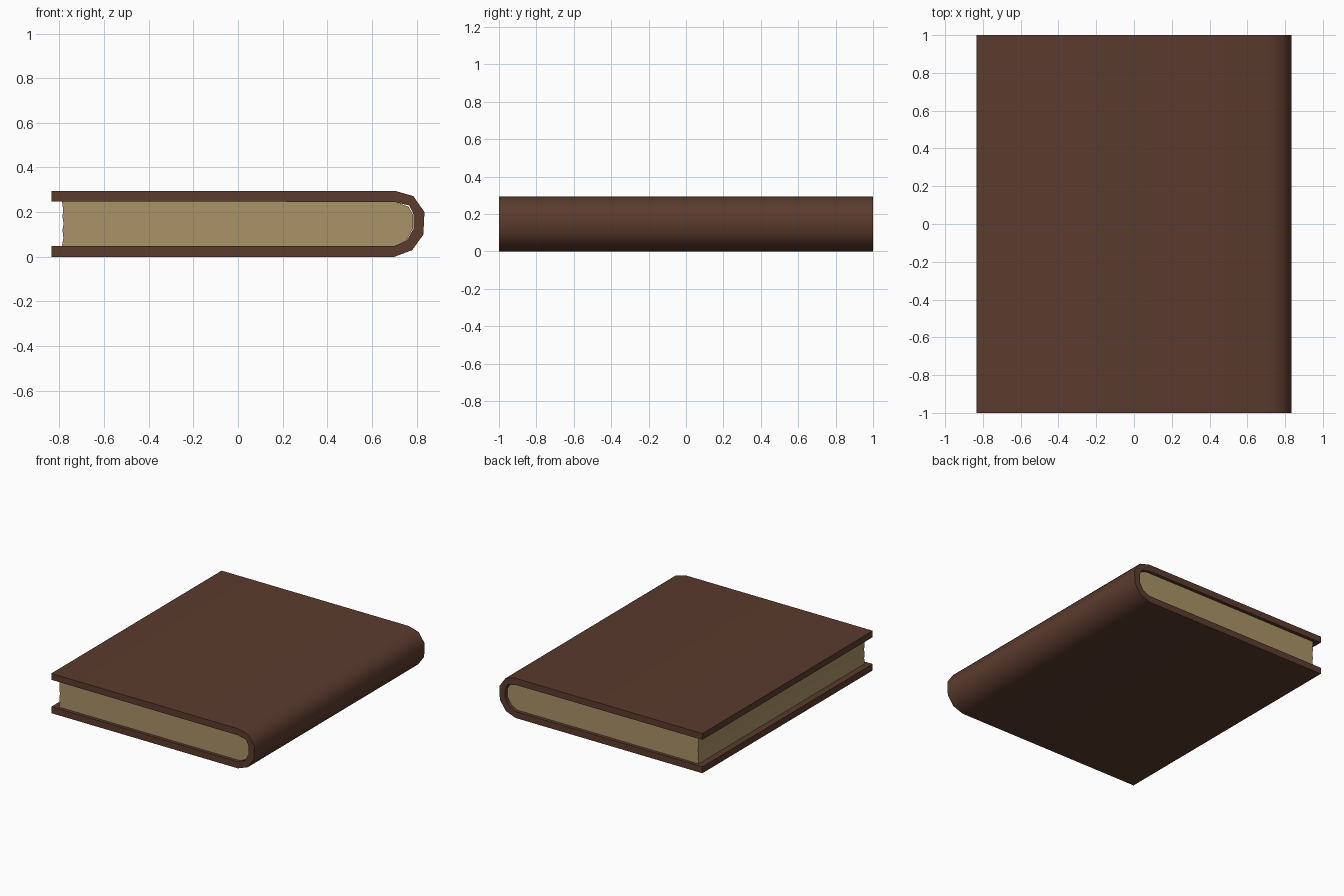
import bpy, bmesh, math

if "Cube" in bpy.data.objects:
    bpy.data.objects.remove(bpy.data.objects["Cube"])


def material(name, rgb):
    m = bpy.data.materials.new(name)
    m.diffuse_color = (*rgb, 1)
    m.use_nodes = True
    m.node_tree.nodes["Principled BSDF"].inputs["Base Color"].default_value = m.diffuse_color
    return m


def extrude_profile(name, profile, half_depth, mat):
    """Extrude an x-z outline along y, centred on y = 0."""
    bm = bmesh.new()
    verts = [bm.verts.new((x, -half_depth, z)) for x, z in profile]
    face = bm.faces.new(verts)
    out = bmesh.ops.extrude_face_region(bm, geom=[face], use_keep_orig=True)
    new = [g for g in out["geom"] if isinstance(g, bmesh.types.BMVert)]
    bmesh.ops.translate(bm, verts=new, vec=(0, 2 * half_depth, 0))
    bmesh.ops.recalc_face_normals(bm, faces=bm.faces)
    mesh = bpy.data.meshes.new(name)
    bm.to_mesh(mesh)
    bm.free()
    mesh.materials.append(mat)
    obj = bpy.data.objects.new(name, mesh)
    bpy.context.collection.objects.link(obj)
    bpy.ops.object.select_all(action='DESELECT')
    obj.select_set(True)
    bpy.context.view_layer.objects.active = obj
    bpy.ops.object.shade_smooth_by_angle(angle=math.radians(62))
    return obj


leather = material("brown leather", (0.105, 0.044, 0.027))
paper = material("aged paper", (0.400, 0.292, 0.136))

# Cover: two boards joined by a rounded spine
outer = [(-0.835, 0), (0.70, 0), (0.78, 0.03), (0.83, 0.10),
         (0.835, 0.20), (0.785, 0.272), (0.705, 0.295), (-0.835, 0.295)]
inner = [(-0.835, 0.248), (0.70, 0.246), (0.767, 0.23), (0.786, 0.19),
         (0.786, 0.125), (0.755, 0.073), (0.70, 0.048), (-0.835, 0.048)]
extrude_profile("cover", outer + inner, 1.0, leather)

# Page block: set back at the ends, with a slightly wavy fore edge
pages = [(-0.788, 0.048), (0.70, 0.048), (0.753, 0.073), (0.783, 0.125),
         (0.783, 0.19), (0.763, 0.225), (0.70, 0.247), (-0.788, 0.247),
         (-0.783, 0.21), (-0.786, 0.18), (-0.781, 0.15), (-0.786, 0.12),
         (-0.782, 0.085)]
extrude_profile("page_block", pages, 0.975, paper)
